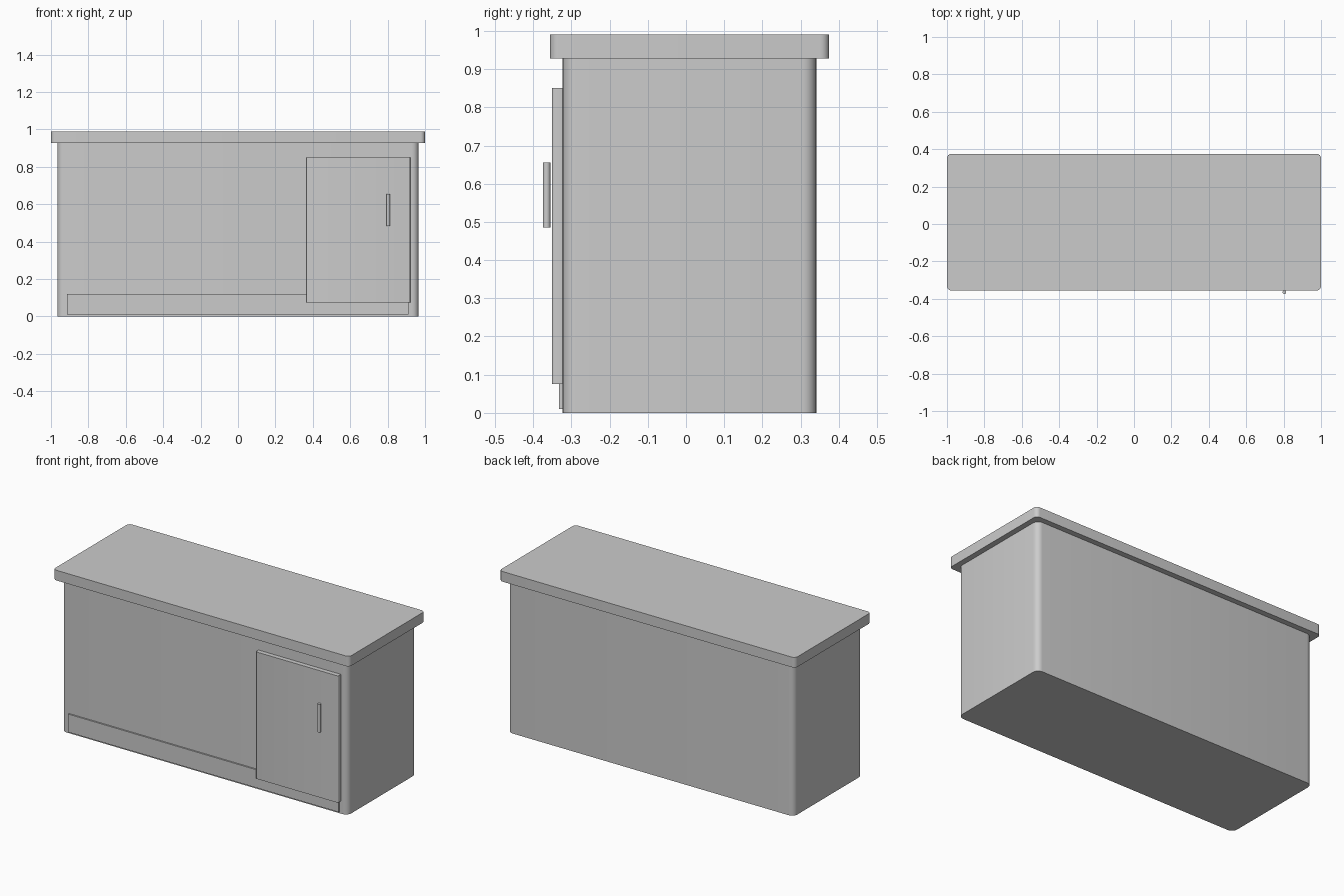
import bpy, bmesh

if "Cube" in bpy.data.objects:
    bpy.data.objects.remove(bpy.data.objects["Cube"])


def slab(name, x, y, z, radius=0.0, segments=6):
    """Box between the given (min, max) ranges with rounded upright edges."""
    bm = bmesh.new()
    bmesh.ops.create_cube(bm, size=1)
    for v in bm.verts:
        for i, (lo, hi) in enumerate((x, y, z)):
            v.co[i] = hi if v.co[i] > 0 else lo
    if radius:
        upright = [e for e in bm.edges
                   if abs(e.verts[0].co.z - e.verts[1].co.z) > 1e-4]
        bmesh.ops.bevel(bm, geom=upright, offset=radius, segments=segments,
                        profile=0.5, affect='EDGES')
    mesh = bpy.data.meshes.new(name)
    bm.to_mesh(mesh)
    bm.free()
    obj = bpy.data.objects.new(name, mesh)
    bpy.context.collection.objects.link(obj)
    smooth(obj)
    return obj


def smooth(obj):
    bpy.ops.object.select_all(action='DESELECT')
    obj.select_set(True)
    bpy.context.view_layer.objects.active = obj
    bpy.ops.object.shade_smooth_by_angle()


# Cabinet body and overhanging top
slab("counter_body", (-0.966, 0.966), (-0.323, 0.341), (0, 0.928), 0.036)
slab("counter_top", (-1, 1), (-0.356, 0.375), (0.928, 0.99), 0.024)

# Kick board along the foot of the front
slab("kick_board", (-0.915, 0.912), (-0.332, -0.315), (0.01, 0.12))

# Door on the right, standing proud of the body
slab("door", (0.365, 0.921), (-0.351, -0.315), (0.076, 0.85), 0.008, 4)

# Upright bar handle
bpy.ops.mesh.primitive_cylinder_add(vertices=16, radius=0.01, depth=0.17,
                                    location=(0.804, -0.365, 0.57))
handle = bpy.context.object
handle.name = "door_handle"
smooth(handle)
